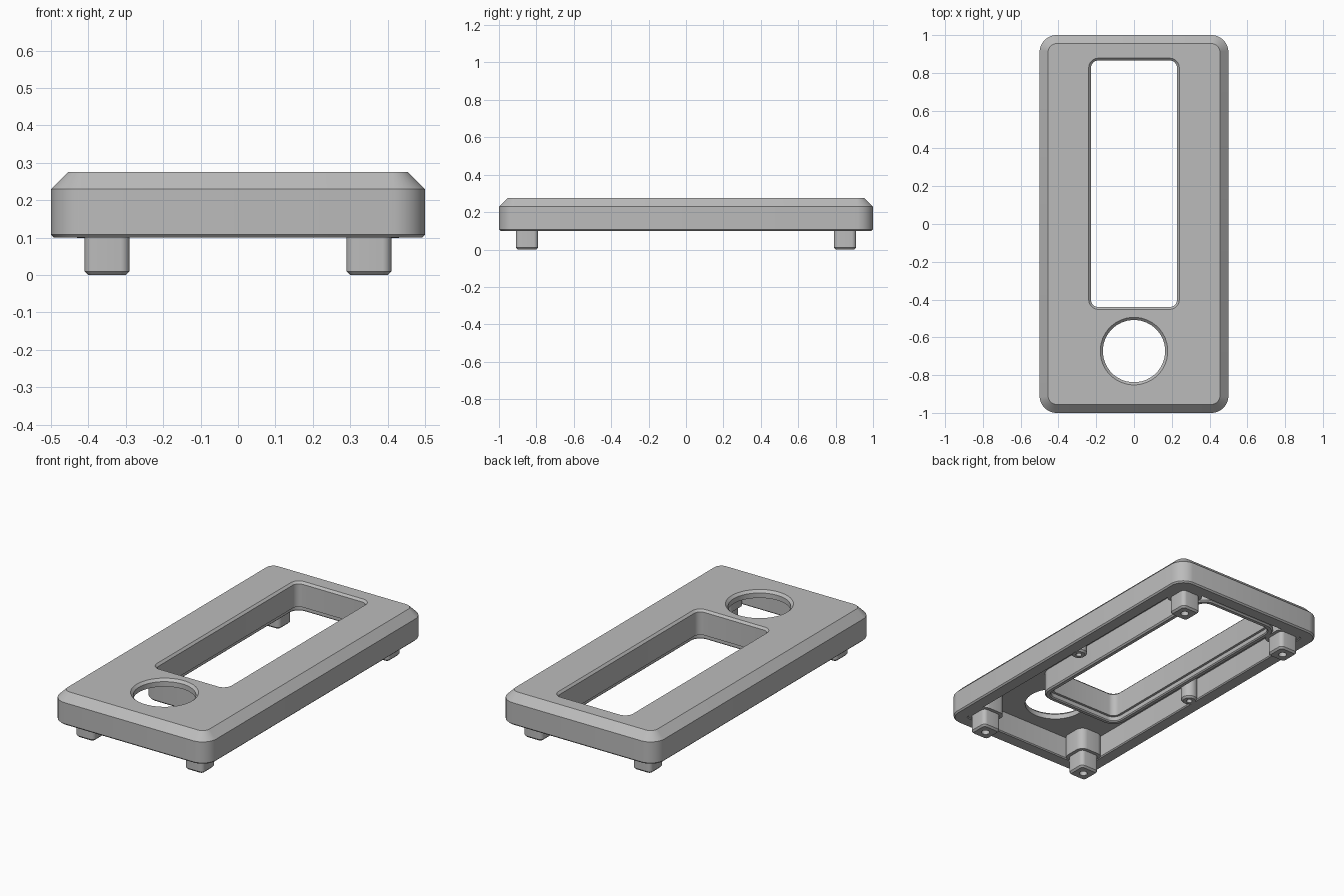
import bpy, bmesh, math

cube = bpy.data.objects.get("Cube")
if cube:
    bpy.data.objects.remove(cube, do_unlink=True)

grey = bpy.data.materials.new("plain grey")
grey.use_nodes = True
GREY = (0.5, 0.5, 0.5, 1)
grey.diffuse_color = GREY
grey.node_tree.nodes["Principled BSDF"].inputs["Base Color"].default_value = GREY


def ring(bm, cx, cy, hx, hy, r, z, steps=10):
    """Rounded rectangle loop; a circle when r equals both half sizes."""
    verts = []
    for k, (sx, sy) in enumerate(((1, 1), (-1, 1), (-1, -1), (1, -1))):
        for i in range(steps):
            a = math.pi / 2 * (k + (i + 0.5) / steps)
            verts.append(bm.verts.new((cx + sx * (hx - r) + r * math.cos(a),
                                       cy + sy * (hy - r) + r * math.sin(a), z)))
    return verts


def loft(bm, rings):
    for a, b in zip(rings, rings[1:]):
        for i in range(len(a)):
            j = (i + 1) % len(a)
            bm.faces.new((a[i], a[j], b[j], b[i]))


def fill(bm, loops):
    edges = [bm.edges.get((l[i - 1], l[i])) for l in loops for i in range(len(l))]
    bmesh.ops.triangle_fill(bm, edges=edges, use_beauty=True, normal=(0, 0, 1))


def finish(bm, name):
    bmesh.ops.recalc_face_normals(bm, faces=bm.faces[:])
    mesh = bpy.data.meshes.new(name)
    bm.to_mesh(mesh)
    bm.free()
    mesh.materials.append(grey)
    obj = bpy.data.objects.new(name, mesh)
    bpy.context.collection.objects.link(obj)
    bpy.ops.object.select_all(action='DESELECT')
    obj.select_set(True)
    bpy.context.view_layer.objects.active = obj
    bpy.ops.object.shade_smooth_by_angle(angle=math.radians(30))
    return obj


TOP, CEILING, RIM = 0.275, 0.232, 0.1

# Hollow cover: outer wall, window tube and round hole joined by a top plate
bm = bmesh.new()


def offset_rings(cx, cy, hx, hy, r, steps):
    """Rings made by growing a base outline, from (growth, z) pairs."""
    return [ring(bm, cx, cy, hx + g, hy + g, r + g, z) for g, z in steps]


wall = offset_rings(0, 0, 0.5, 1.0, 0.09, [
    (-0.08, CEILING), (-0.08, RIM + 0.006), (-0.074, RIM), (-0.008, RIM),
    (0, RIM + 0.008), (0, 0.23), (-0.045, TOP)])
window = offset_rings(0, 0.213, 0.228, 0.653, 0.04, [
    (0.047, CEILING), (0.047, RIM + 0.008), (0.039, RIM), (0.02, RIM),
    (0.014, RIM + 0.006), (0.014, 0.13), (0, 0.13), (0, TOP - 0.012), (0.012, TOP)])
hole = offset_rings(0, -0.673, 0.165, 0.165, 0.165, [
    (0, CEILING), (0, TOP - 0.014), (0.014, TOP)])
for part in (wall, window, hole):
    loft(bm, part)
fill(bm, [p[-1] for p in (wall, window, hole)])
fill(bm, [p[0] for p in (wall, window, hole)])
finish(bm, "cover")


def post(name, cx, cy, half, radius, bottom, shoulder, hole_r):
    """Post with a chamfered foot and a blind screw hole underneath."""
    bm = bmesh.new()
    c = 0.01
    rings = [ring(bm, cx, cy, hole_r, hole_r, hole_r, bottom + 0.05),
             ring(bm, cx, cy, hole_r, hole_r, hole_r, bottom),
             ring(bm, cx, cy, half - c, half - c, radius - c, bottom),
             ring(bm, cx, cy, half, half, radius, bottom + c)]
    if shoulder:
        # Wider root blending into the wall
        rings += [ring(bm, cx, cy, half, half, radius, RIM + 0.004),
                  ring(bm, cx, cy, half + 0.02, half + 0.02, radius + 0.02, RIM + 0.004),
                  ring(bm, cx, cy, half + 0.02, half + 0.02, radius + 0.02, CEILING + 0.01)]
    else:
        rings.append(ring(bm, cx, cy, half, half, radius, CEILING + 0.01))
    loft(bm, rings)
    bm.faces.new(rings[0])
    bm.faces.new(rings[-1])
    finish(bm, name)


# Corner feet and side screw bosses
for sx, side in ((1, "left"), (-1, "right")):
    for sy, end in ((-1, "front"), (1, "back")):
        post(f"{end}_{side}_foot", sx * 0.35, sy * 0.85, 0.06, 0.025, 0, True, 0.022)
    post(f"{side}_screw_boss", sx * 0.395, 0, 0.045, 0.045, RIM - 0.001, False, 0.016)
